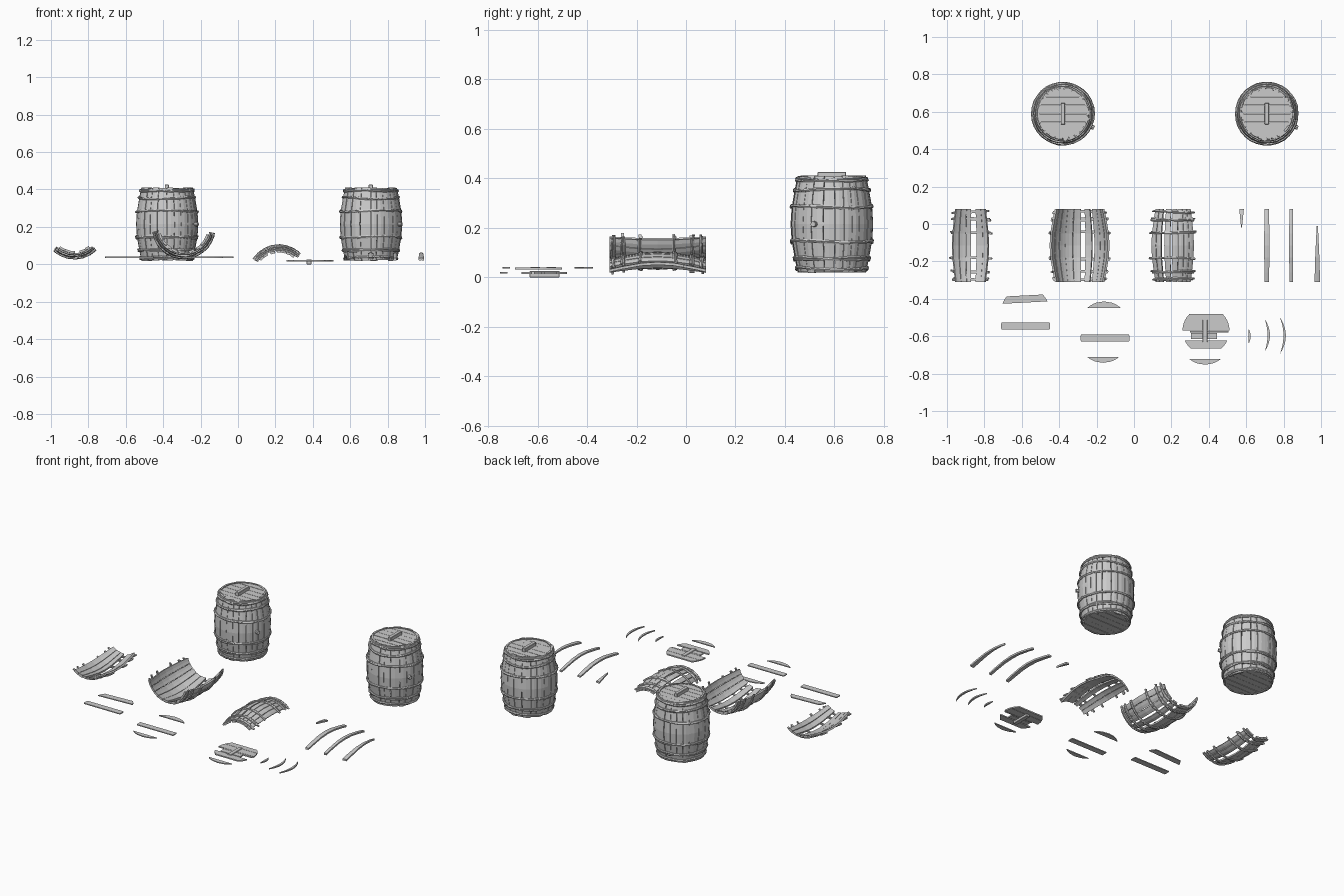
import bpy, bmesh, math, random
from mathutils import Matrix, Vector

if "Cube" in bpy.data.objects:
    bpy.data.objects.remove(bpy.data.objects["Cube"])
random.seed(4)
PROFILE = [(-.195, .138), (-.145, .149), (-.065, .163), (0, .167), (.065, .163), (.145, .149), (.195, .138)]
HOOPS = (-.18, -.14, -.07, .07, .14, .18)
I = Matrix.Identity(4)


def radius(t):
    t = max(-.1949, min(.1949, t))
    for (t0, r0), (t1, r1) in zip(PROFILE, PROFILE[1:]):
        if t0 <= t <= t1:
            return r0 + (r1 - r0) * (t - t0) / (t1 - t0)


def polar(a, r, t):
    return Vector((r * math.sin(a), -r * math.cos(a), t))


def finish(name, bm):
    bmesh.ops.recalc_face_normals(bm, faces=bm.faces)
    me = bpy.data.meshes.new(name)
    bm.to_mesh(me)
    bm.free()
    ob = bpy.data.objects.new(name, me)
    bpy.context.collection.objects.link(ob)
    return ob


def loft(bm, rings):
    """Skin closed rings of points and cap both ends."""
    vs = [[bm.verts.new(p) for p in r] for r in rings]
    n = len(vs[0])
    for a, b in zip(vs, vs[1:]):
        for i in range(n):
            bm.faces.new((a[i], a[(i + 1) % n], b[(i + 1) % n], b[i]))
    bm.faces.new(vs[0])
    bm.faces.new(vs[-1])


def stave(bm, a0, a1, M, t0=-.195, t1=.195, taper0=1, taper1=1, th=.012):
    """Bent board following the barrel profile."""
    ts = [t0] + [t for t, _ in PROFILE if t0 + .01 < t < t1 - .01] + [t1]
    mid, half, bump = (a0 + a1) / 2, (a1 - a0) / 2, random.uniform(-.0015, .0015)
    rings = []
    for t in ts:
        f = (t - t0) / (t1 - t0)
        k = half * (taper0 + (taper1 - taper0) * f) * random.uniform(.95, 1)
        r = radius(t) + bump
        rings.append([M @ polar(mid + s * k, r - d, t) for s, d in
                      ((-1, .001), (0, 0), (1, .001), (1, th), (0, th), (-1, th))])
    loft(bm, rings)


def hoop(bm, t, a0, a1, M):
    """Two rough crossing strands around the staves."""
    for s in (-1, 1):
        ph, n = random.uniform(0, 6), max(6, int((a1 - a0) * 5))
        e0, e1 = a0 - random.uniform(0, .12), a1 + random.uniform(0, .12)
        rings = []
        for i in range(n + 1):
            a = e0 + (e1 - e0) * i / n
            tt = t + s * .005 * math.sin(2 * a + ph) + random.uniform(-.0015, .0015)
            r = radius(tt) + random.uniform(-.001, .002)
            w = .0055 * random.uniform(.8, 1.2)
            rings.append([M @ polar(a, r + dr, tt + dt) for dr, dt in
                          ((-.003, -w), (.004, -w), (.007, 0), (.004, w), (-.003, w))])
        loft(bm, rings)


def prism(bm, outline, z0, z1, M=I):
    loft(bm, [[M @ Vector((x, y, z)) for x, y in outline] for z in (z0, z1)])


def disc_plank(bm, y0, y1, r, z0, z1, M=I, xmin=-1, xmax=1):
    """Board cut from a round barrel head, between two chords."""
    ys = [y0 + (y1 - y0) * i / 5 for i in range(6)]
    hx = [math.sqrt(max(0, r * r - y * y)) + .0005 for y in ys]
    pts = [(min(h, xmax), y) for h, y in zip(hx, ys)]
    pts += [(max(-h, xmin), y) for h, y in reversed(list(zip(hx, ys)))]
    prism(bm, pts, z0, z1, M)


def box(name, loc, size):
    bm = bmesh.new()
    bmesh.ops.create_cube(bm, size=1, matrix=Matrix.Translation(loc) @ Matrix.Diagonal((*size, 1)))
    bmesh.ops.bevel(bm, geom=bm.edges[:], offset=.002, segments=1, affect='EDGES')
    return finish(name, bm)


# Whole barrels: staves, hoops, heads, handle and bung
for bx in (-.38, .71):
    M = Matrix.Translation((bx, .59, .215))
    bm = bmesh.new()
    w = [random.uniform(.7, 1.3) for _ in range(22)]
    a = 0
    for x in w:
        da = x / sum(w) * math.tau
        j = random.uniform(-.004, .002)
        stave(bm, a + .005, a + da - .005, M, -.195 - j, .195 + j)
        a += da
    finish("barrel_staves", bm)
    bm = bmesh.new()
    for t in HOOPS:
        hoop(bm, t, 0, math.tau, M)
    finish("barrel_hoops", bm)
    for name, z in (("barrel_lid", .185), ("barrel_bottom", -.188)):
        bm = bmesh.new()
        edges = [-.13, -.085, -.045, .0, .045, .09, .13]
        for y0, y1 in zip(edges, edges[1:]):
            dz = random.uniform(-.001, .001)
            disc_plank(bm, y0 + .001, y1 - .001, .13, z - .004 + dz, z + .004 + dz, M)
        finish(name, bm)
    box("lid_handle", (bx, .59, .413), (.022, .115, .026))
    bm = bmesh.new()
    T = M @ Matrix.Translation(polar(1.14, .17, 0)) @ Matrix.Rotation(1.14, 4, 'Z') @ Matrix.Rotation(math.pi / 2, 4, 'X')
    bmesh.ops.create_cone(bm, cap_ends=True, segments=8, radius1=.013, radius2=.011, depth=.026, matrix=T)
    finish("barrel_bung", bm)

# Broken barrel walls lying on their sides (sign: 1 cup, -1 arch)
WALLS = [(-.875, .197, 1, [(-37, -23, -9, 2), (12, 26, 38)]),
         (-.29, .197, 1, [(-76, -60, -45, -30, -14, 3), (11, 25), (30, 45, 60, 74)]),
         (.22, -.064, -1, [(-50, -38, -27), (-21, -9), (-6, 5, 16, 27, 38)])]
for x, z, sign, groups in WALLS:
    M = Matrix.Translation((x, -.115, z)) @ Matrix.Rotation(sign * math.pi / 2, 4, 'X')
    bm = bmesh.new()
    for g in groups:
        for a0, a1 in zip(g, g[1:]):
            stave(bm, math.radians(a0 + .3), math.radians(a1 - .3), M)
    finish("broken_wall_staves", bm)
    bm = bmesh.new()
    for t in HOOPS:
        hoop(bm, t, math.radians(groups[0][0]), math.radians(groups[-1][-1]), M)
    finish("broken_wall_hoops", bm)

# Loose staves, whole and snapped: x, width, t range, end tapers
for x, w, t0, t1, k0, k1 in [(.575, .03, .095, .195, .15, 1), (.71, .029, -.195, .195, 1, 1),
                             (.84, .022, -.195, .195, 1, 1), (.98, .036, -.195, .105, 1, .2)]:
    M = Matrix.Translation((x, -.115, -.105)) @ Matrix.Rotation(-math.pi / 2, 4, 'X')
    bm = bmesh.new()
    stave(bm, -w / .334, w / .334, M, t0, t1, k0, k1)
    finish("loose_stave", bm)

# Loose head boards: centre x, y, chord range, z, turn in degrees
for x, y, y0, y1, z, turn in [(-.58, -.47, .05, .088, .038, 3), (-.58, -.545, -.019, .019, .038, 0),
                              (-.16, -.544, .094, .13, .038, 0), (-.155, -.61, -.019, .019, .038, 0),
                              (-.165, -.612, -.13, -.1, .038, 0), (.38, -.622, -.13, -.1, .019, 0)]:
    M = Matrix.Translation((x, y, z)) @ Matrix.Rotation(math.radians(turn), 4, 'Z')
    bm = bmesh.new()
    disc_plank(bm, y0, y1, .13, -.003, .003, M)
    finish("loose_head_board", bm)

# Broken lid with its handle
bm = bmesh.new()
M = Matrix.Translation((.385, -.57, .018))
for y0, y1, xa, xb in [(.05, .088, -1, 1), (.001, .048, -1, 1), (-.01, -.001, -.085, .12),
                       (-.045, -.012, -.08, .06), (-.096, -.052, -1, 1)]:
    disc_plank(bm, y0, y1, .125, -.004, .004, M, xa, xb)
finish("broken_lid", bm)
box("broken_lid_handle", (.38, -.572, .013), (.026, .12, .026))

# Snapped hoop slivers
for x, y, h, b in [(.612, -.6, .04, .012), (.70, -.595, .085, .027), (.782, -.597, .095, .03)]:
    bm = bmesh.new()
    ss = [-1 + i / 5 for i in range(11)]
    outer = [(x + b * (1 - s * s), y + s * h) for s in ss]
    inner = [(x + (b - .012) * (1 - s * s) - .001, y + s * h) for s in reversed(ss)]
    prism(bm, outer + inner, .032, .04)
    finish("hoop_sliver", bm)
